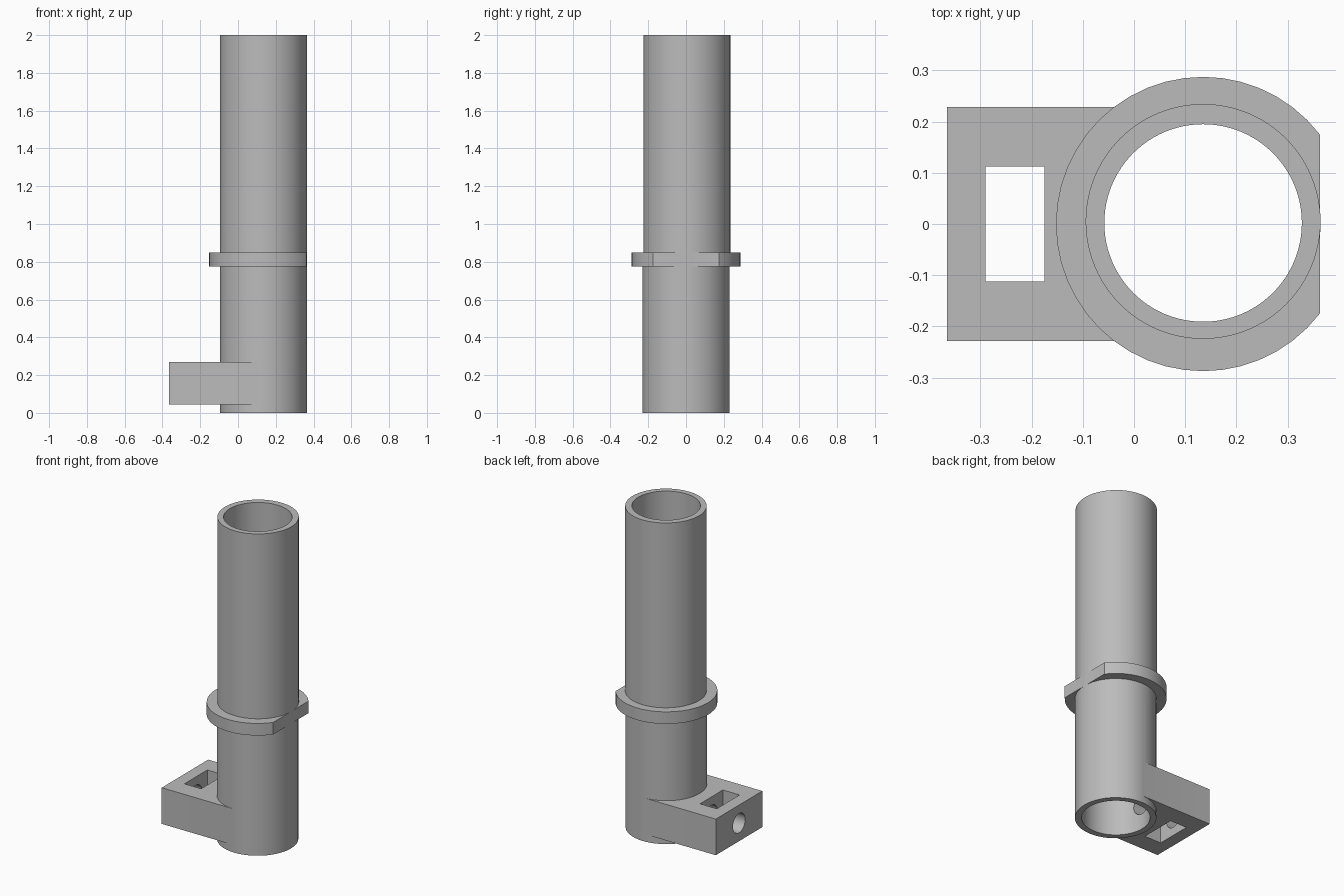
import bpy
import math

if "Cube" in bpy.data.objects:
    bpy.data.objects.remove(bpy.data.objects["Cube"], do_unlink=True)

AXIS_X = 0.135      # tube axis
RADIUS = 0.2295     # tube outer radius

grey = bpy.data.materials.new("plain grey")
grey.use_nodes = True
colour = (0.5, 0.5, 0.5, 1)
grey.diffuse_color = colour
grey.node_tree.nodes["Principled BSDF"].inputs["Base Color"].default_value = colour


def box(name, low, high):
    bpy.ops.mesh.primitive_cube_add(size=1)
    ob = bpy.context.object
    ob.name = name
    ob.location = [(a + b) / 2 for a, b in zip(low, high)]
    ob.scale = [b - a for a, b in zip(low, high)]
    bpy.ops.object.transform_apply(location=True, rotation=True, scale=True)
    ob.data.materials.append(grey)
    return ob


def cylinder(name, radius, z0, z1, y=0.0, sides=96):
    bpy.ops.mesh.primitive_cylinder_add(
        vertices=sides, radius=radius, depth=z1 - z0,
        location=(AXIS_X, y, (z0 + z1) / 2))
    ob = bpy.context.object
    ob.name = name
    bpy.ops.object.transform_apply(location=True, rotation=True, scale=True)
    ob.data.materials.append(grey)
    return ob


def combine(target, other, operation):
    """Apply a boolean and discard the helper object."""
    mod = target.modifiers.new(operation.lower(), 'BOOLEAN')
    mod.operation = operation
    mod.solver = 'EXACT'
    mod.object = other
    bpy.context.view_layer.objects.active = target
    bpy.ops.object.modifier_apply(modifier=mod.name)
    bpy.data.objects.remove(other, do_unlink=True)


# Collar with one side cut flat, flush with the tube
collar = cylinder("collar", 0.2875, 0.775, 0.85, sides=48)
combine(collar, box("flat_cutter", (0.3635, -1, 0.5), (1, 1, 1)), 'DIFFERENCE')

# Lower and upper tube, the upper one set back very slightly
body = cylinder("tube_with_bracket", RADIUS, 0, 0.81)
combine(body, cylinder("upper_tube", RADIUS, 0.8, 2, y=0.005), 'UNION')
combine(body, collar, 'UNION')

# Mounting block with its vertical slot
block = box("mounting_block", (-0.365, -0.2285, 0.045), (AXIS_X, 0.2285, 0.27))
combine(block, box("slot_cutter", (-0.29, -0.1125, -0.1), (-0.175, 0.1125, 0.5)),
        'DIFFERENCE')
combine(body, block, 'UNION')

# Main bore through the tube
combine(body, cylinder("bore_cutter", 0.193, -0.1, 2.1, y=0.002), 'DIFFERENCE')

# Bolt hole from the block's end into the bore
bpy.ops.mesh.primitive_cylinder_add(
    vertices=48, radius=0.06, depth=0.6,
    location=(-0.2, 0, 0.1575), rotation=(0, math.pi / 2, 0))
combine(body, bpy.context.object, 'DIFFERENCE')

# One colour and smooth curves with crisp edges
body.data.materials.clear()
body.data.materials.append(grey)
for face in body.data.polygons:
    face.material_index = 0
bpy.ops.object.select_all(action='DESELECT')
body.select_set(True)
bpy.context.view_layer.objects.active = body
bpy.ops.object.shade_smooth_by_angle(angle=math.radians(25))
